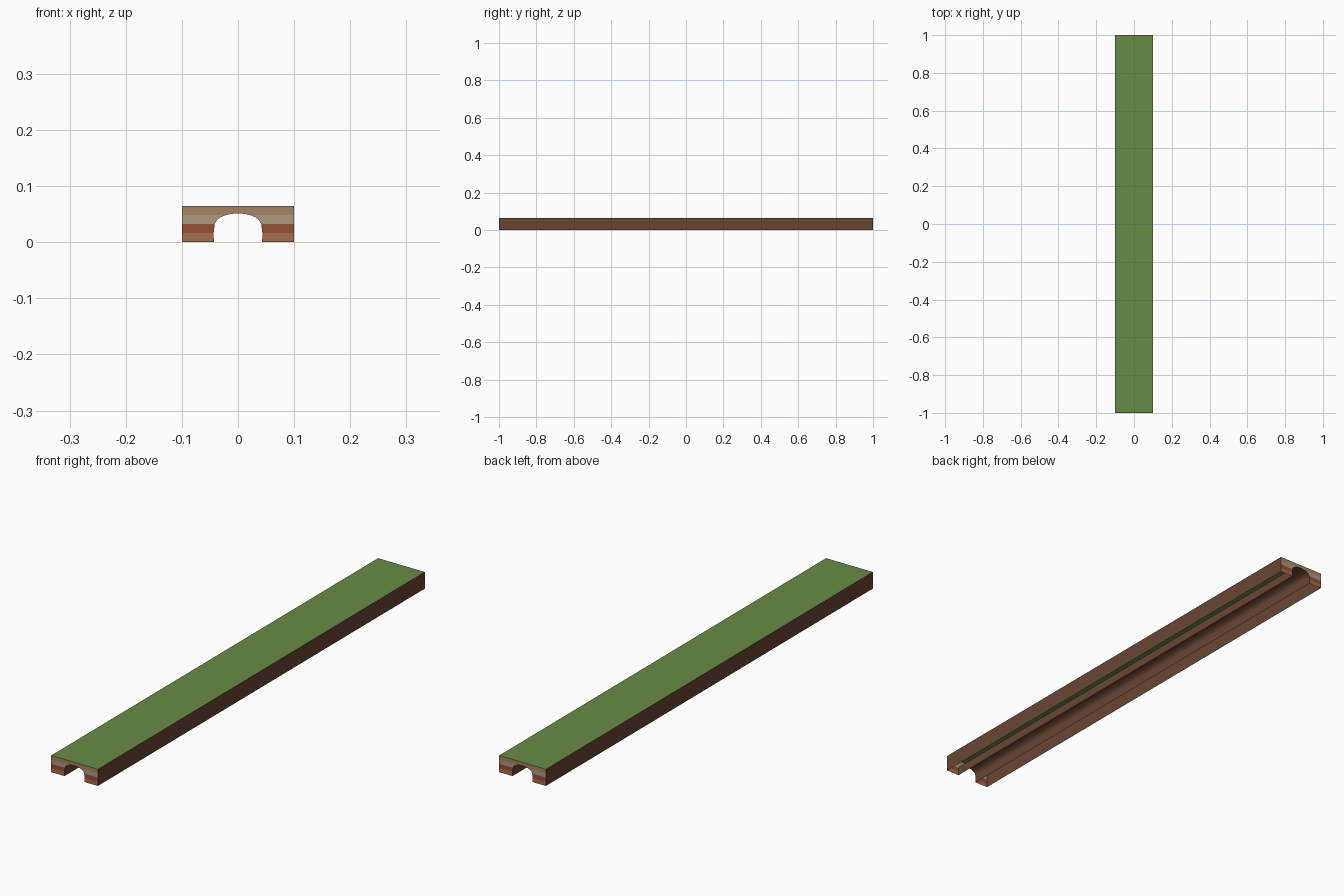
import bpy

if "Cube" in bpy.data.objects:
    bpy.data.objects.remove(bpy.data.objects["Cube"])

W, L, TOP = 0.1, 1.0, 0.0645
BANDS = 4
# Right half of the tunnel opening, floor to crown
ARCH = [(0.043, 0), (0.0435, 0.016125), (0.0415, 0.03225), (0.0375, 0.0395),
        (0.031, 0.0445), (0.022, 0.048375), (0.012, 0.0505), (0, 0.0515)]


def material(name, rgb):
    m = bpy.data.materials.new(name)
    m.diffuse_color = (*rgb, 1)
    m.use_nodes = True
    m.node_tree.nodes["Principled BSDF"].inputs["Base Color"].default_value = m.diffuse_color
    return m


def build(name, verts, faces, mats, indices=None):
    mesh = bpy.data.meshes.new(name)
    mesh.from_pydata(verts, [], faces)
    for m in mats:
        mesh.materials.append(m)
    if indices:
        mesh.polygons.foreach_set("material_index", indices)
    mesh.update()
    obj = bpy.data.objects.new(name, mesh)
    bpy.context.collection.objects.link(obj)
    return obj


def extrude_profile(name, profile, mat):
    """Open sheet swept along the full length."""
    verts = [(x, y, z) for x, z in profile for y in (-L, L)]
    faces = [(2*i, 2*i + 1, 2*i + 3, 2*i + 2) for i in range(len(profile) - 1)]
    return build(name, verts, faces, [mat])


grass = material("grass", (0.14, 0.26, 0.06))
earth = material("earth", (0.14, 0.06, 0.033))
strata = [material("clay", (0.37, 0.16, 0.07)),
          material("red_soil", (0.30, 0.08, 0.04)),
          material("pale_stone", (0.41, 0.32, 0.21)),
          material("sandy_soil", (0.38, 0.24, 0.12))]

# Grass top and outer side walls
extrude_profile("grass_top", [(W, TOP), (-W, TOP)], grass)
extrude_profile("right_wall", [(W, 0), (W, TOP)], earth)
extrude_profile("left_wall", [(-W, TOP), (-W, 0)], earth)

# Tunnel lining, facing inward
full_arch = [(-x, z) for x, z in ARCH] + ARCH[-2::-1]
extrude_profile("tunnel_lining", full_arch, earth)

# Layered end faces with the arch opening
for name, y in (("front_end", -L), ("back_end", L)):
    verts, faces, idx = [], [], []
    rows = ARCH + [(0, TOP)]
    for side in (1, -1):
        for (x0, z0), (x1, z1) in zip(rows, rows[1:]):
            n = len(verts)
            verts += [(side*x0, y, z0), (side*W, y, z0),
                      (side*W, y, z1), (side*x1, y, z1)]
            quad = (n, n + 1, n + 2, n + 3)
            faces.append(quad if side * y < 0 else quad[::-1])
            idx.append(min(int((z0 + z1) / 2 / TOP * BANDS), BANDS - 1))
    build(name, verts, faces, strata, idx)
